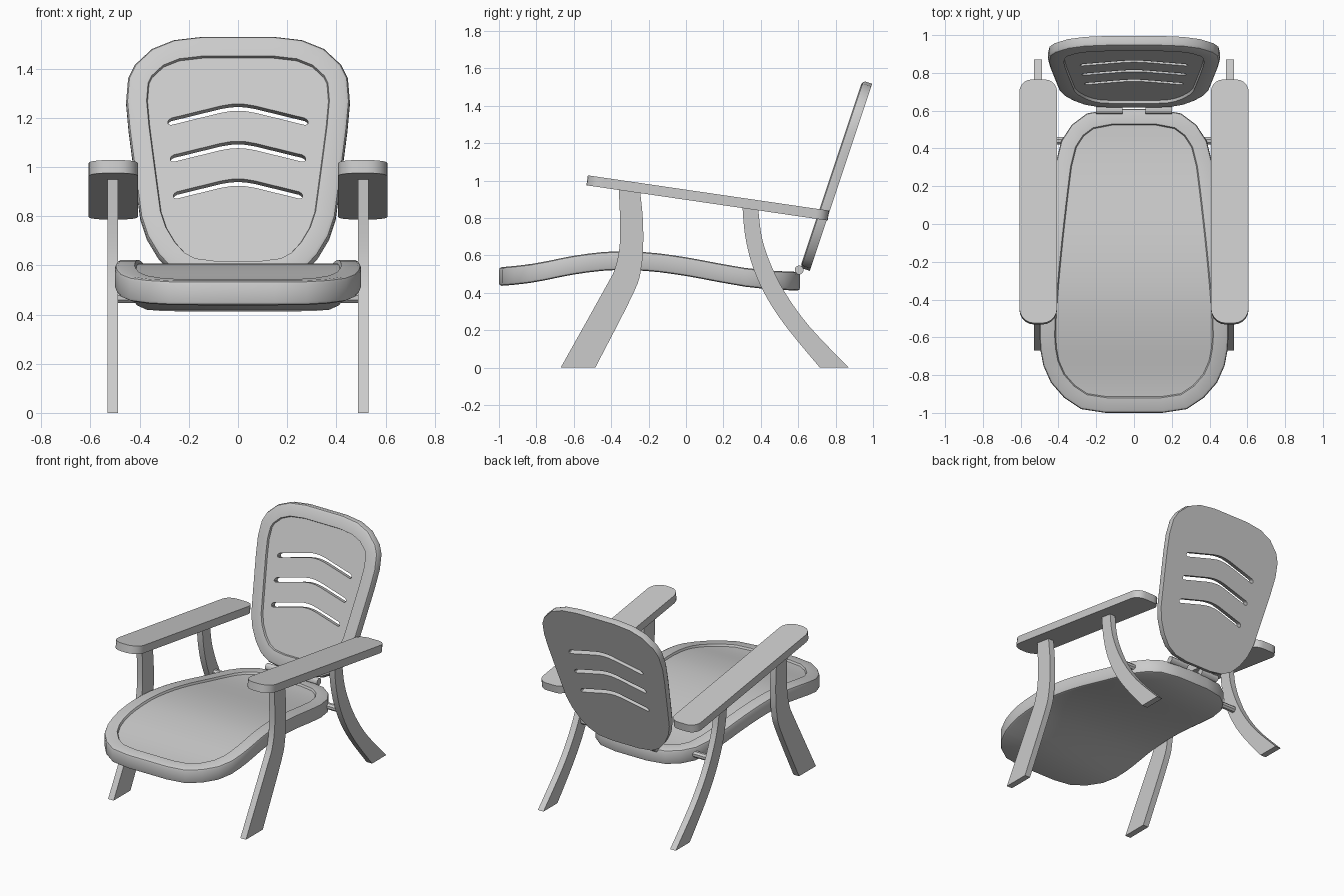
import bpy, bmesh, math
from mathutils import Vector
from mathutils.geometry import interpolate_bezier

if "Cube" in bpy.data.objects:
    bpy.data.objects.remove(bpy.data.objects["Cube"])


def finish(name, bm):
    bmesh.ops.recalc_face_normals(bm, faces=bm.faces)
    me = bpy.data.meshes.new(name)
    bm.to_mesh(me)
    bm.free()
    ob = bpy.data.objects.new(name, me)
    bpy.context.collection.objects.link(ob)
    return ob


def catmull(pts, steps=4):
    """Smooth a short list of 2D points."""
    p = [Vector((a, b, 0)) for a, b in pts]
    out = []
    for i in range(len(p) - 1):
        t0 = (p[i + 1] - p[max(i - 1, 0)]) / 6
        t1 = (p[min(i + 2, len(p) - 1)] - p[i]) / 6
        seg = interpolate_bezier(p[i], p[i] + t0, p[i + 1] - t1, p[i + 1], steps + 1)
        out += [(s.x, s.y) for s in seg[:-1]]
    return out + [pts[-1]]


def inset_loop(loop, d):
    """Offset a counter-clockwise loop inwards with mitred corners."""
    out = []
    for i, p in enumerate(loop):
        e0 = (p - loop[i - 1]).normalized()
        e1 = (loop[(i + 1) % len(loop)] - p).normalized()
        n0, n1 = Vector((-e0.y, e0.x)), Vector((-e1.y, e1.x))
        out.append(p + (n0 + n1) * d / (1 + n0.dot(n1)))
    return out


def panel(name, half, levels, place):
    """Symmetric slab: half outline (x > 0, bottom to top), levels of (inset, depth)."""
    n = len(half)
    loop = [Vector(p) for p in half] + [Vector((-x, y)) for x, y in reversed(half)]
    bm = bmesh.new()
    rings = [[bm.verts.new(place(p.x, p.y, depth)) for p in inset_loop(loop, d)]
             for d, depth in levels]
    for a, b in zip(rings, rings[1:]):
        for i in range(2 * n):
            j = (i + 1) % (2 * n)
            bm.faces.new((a[i], a[j], b[j], b[i]))
    for r in (rings[0], rings[-1]):
        for i in range(n - 1):
            bm.faces.new((r[i], r[i + 1], r[2 * n - 2 - i], r[2 * n - 1 - i]))
    return finish(name, bm)


def strip_solid(name, a, b, place, d0, d1):
    """Solid between two matching edge paths, extruded from depth d0 to d1."""
    bm = bmesh.new()
    v = [[bm.verts.new(place(p[0], p[1], d)) for p in e] for d in (d0, d1) for e in (a, b)]
    for e, f in ((0, 1), (2, 3), (0, 2), (1, 3)):
        for i in range(len(a) - 1):
            bm.faces.new((v[e][i], v[e][i + 1], v[f][i + 1], v[f][i]))
    for k in (0, -1):
        bm.faces.new((v[0][k], v[1][k], v[3][k], v[2][k]))
    return finish(name, bm)


def rod(name, x0, x1, y, z, r, sides):
    circle = [(math.tau * (i + .5) / sides) for i in range(sides)]
    bm = bmesh.new()
    ends = [[bm.verts.new((x, y + r * math.cos(t), z + r * math.sin(t))) for t in circle]
            for x in (x0, x1)]
    for i in range(sides):
        j = (i + 1) % sides
        bm.faces.new((ends[0][i], ends[0][j], ends[1][j], ends[1][i]))
    for e in ends:
        bm.faces.new(e)
    return finish(name, bm)


# Seat: waved slab with a recessed top
wave = catmull([(-1.05, .535), (-.95, .54), (-.8, .558), (-.6, .598), (-.4, .621), (-.2, .616),
                (0, .59), (.2, .553), (.4, .522), (.65, .51)], 6)


def seat_place(x, y, d):
    for (y0, z0), (y1, z1) in zip(wave, wave[1:]):
        if y <= y1:
            break
    return (x, y, z0 + (z1 - z0) * (y - y0) / (y1 - y0) - d)


seat_half = [(.15, -1), (.28, -.98), (.37, -.92), (.44, -.84), (.48, -.75), (.495, -.67)]
seat_half += [(.5 - .085 * max(0, (y + .55) / .87) ** 1.3, y)
              for y in [-.6 + .0767 * i for i in range(13)]]
seat_half += [(.385, .44), (.33, .525), (.25, .585), (.12, .61)]
panel("seat", seat_half,
      [(.015, .1), (.004, .095), (0, .085), (0, .015), (.004, .005), (.015, 0),
       (.08, 0), (.086, .014)], seat_place)

# Backrest: tilted slab with recessed front and three chevron slots
AX, NB = Vector((0, .316, .949)), Vector((0, .949, -.316))


def back_place(x, z, d):
    return Vector((x, .61, .535)) + AX * ((z - .535) / .949) + NB * d


back_half = [(.1, .535), (.2, .548), (.27, .585), (.325, .645), (.37, .72), (.397, .8),
             (.412, .91), (.428, 1.03), (.445, 1.16), (.455, 1.27), (.447, 1.365),
             (.42, 1.42), (.35, 1.485), (.26, 1.521), (.14, 1.535)]
back = panel("backrest", back_half,
             [(0, .055), (0, .018), (.006, .006), (.018, 0), (.083, 0), (.087, .015)],
             back_place)
for z, w in ((1.247, .285), (1.095, .275), (.942, .262)):
    right = [(0, .014), (.03, .014), (.07, .014), (w - .014, .014), (w - .004, .01), (w, .004)]
    row = [(-x, h) for x, h in reversed(right[1:])] + right

    def mid(x):
        x = abs(x)
        return z - (x * x * 1.7 if x < .07 else .0083 + (x - .07) * .245)
    cutter = strip_solid("slot_cutter", [(x, mid(x) + h) for x, h in row],
                         [(x, mid(x) - h) for x, h in row], back_place, -.05, .1)
    cutter.hide_render = True
    mod = back.modifiers.new("slot", 'BOOLEAN')
    mod.object, mod.operation, mod.solver = cutter, 'DIFFERENCE', 'EXACT'
    bpy.context.view_layer.objects.active = back
    bpy.ops.object.modifier_apply(modifier=mod.name)
    bpy.data.objects.remove(cutter)

# Leg edge paths (y, z)
front_a = catmull([(-.36, .96), (-.353, .8), (-.355, .65), (-.38, .53), (-.43, .43), (-.67, 0)])
front_b = catmull([(-.245, .94), (-.231, .8), (-.229, .65), (-.24, .53), (-.28, .4), (-.485, 0)])
rear_a = catmull([(.302, .86), (.317, .7), (.36, .53), (.44, .36), (.55, .2), (.716, 0)])
rear_b = catmull([(.386, .85), (.405, .7), (.45, .56), (.53, .4), (.66, .22), (.87, 0)])


def arc(cx, cy, r, a0, a1):
    return [(cx + r * math.cos(math.radians(a0 + (a1 - a0) * i / 5)),
             cy + r * math.sin(math.radians(a0 + (a1 - a0) * i / 5))) for i in range(6)]


arm_half = arc(.02, -.445, .08, -90, 0) + arc(.035, .7, .065, 0, 90)
arm_half = [(min(x, .1), y) for x, y in arm_half]

for side, s in (("left", -1), ("right", 1)):
    # Armrest, sloping down to the back
    panel("armrest_" + side, arm_half, [(0, 0), (0, .053)],
          lambda x, y, d: (x + s * .507, y - d * .14, 1.028 - .146 * (y + .525) - d))
    # Legs
    for name, a, b in (("front_leg_", front_a, front_b), ("rear_leg_", rear_a, rear_b)):
        strip_solid(name + side, a, b, lambda y, z, d: (s * d, y, z), .487, .53)
    # Hinge barrel between seat and backrest
    rod("hinge_" + side, s * .06, s * .2, .605, .522, .024, 12)

# Cross bar between the rear legs
rod("cross_bar", -.49, .49, .44, .468, .022, 8)

for ob in bpy.context.scene.objects:
    ob.select_set(True)
    bpy.context.view_layer.objects.active = ob
bpy.ops.object.shade_smooth_by_angle(angle=math.radians(30))
